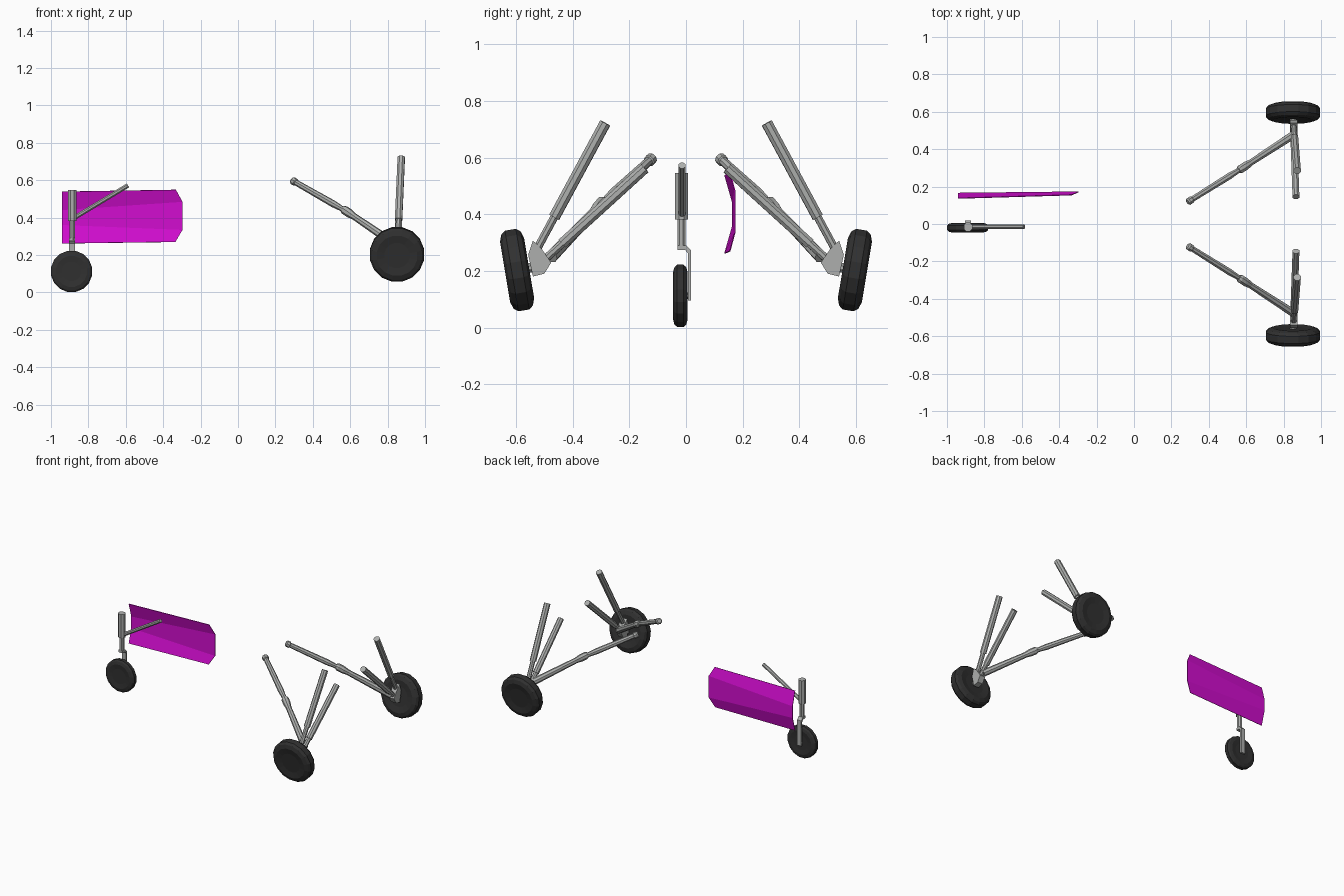
import bpy
import bmesh
import math
from mathutils import Vector

if "Cube" in bpy.data.objects:
    bpy.data.objects.remove(bpy.data.objects["Cube"], do_unlink=True)


def make_material(name, colour):
    m = bpy.data.materials.new(name)
    m.use_nodes = True
    m.diffuse_color = (*colour, 1)
    bsdf = m.node_tree.nodes["Principled BSDF"]
    bsdf.inputs["Base Color"].default_value = (*colour, 1)
    bsdf.inputs["Roughness"].default_value = 0.8
    return m


metal = make_material("grey metal", (0.42, 0.43, 0.42))
rubber = make_material("black rubber", (0.03, 0.03, 0.03))
magenta = make_material("magenta", (0.65, 0.004, 0.63))


def finish(name, bm, mat, fix=True):
    if fix:
        bmesh.ops.recalc_face_normals(bm, faces=bm.faces)
    mesh = bpy.data.meshes.new(name)
    bm.to_mesh(mesh)
    bm.free()
    mesh.materials.append(mat)
    obj = bpy.data.objects.new(name, mesh)
    bpy.context.collection.objects.link(obj)
    return obj


def lathe(name, origin, axis, profile, sides, mat):
    """Solid of revolution: profile holds (distance along axis, radius)."""
    bm = bmesh.new()
    origin = Vector(origin)
    rot = Vector(axis).to_track_quat('Z', 'Y')
    rings = []
    for t, r in profile:
        ring = []
        for i in range(sides):
            a = 2 * math.pi * (i + 0.5) / sides
            p = Vector((r * math.cos(a), r * math.sin(a), t))
            ring.append(bm.verts.new(origin + rot @ p))
        rings.append(ring)
    for lo, hi in zip(rings, rings[1:]):
        for i in range(sides):
            j = (i + 1) % sides
            bm.faces.new((lo[i], lo[j], hi[j], hi[i]))
    bm.faces.new(rings[0])
    bm.faces.new(rings[-1])
    return finish(name, bm, mat)


def rod(name, start, end, steps, sides=8):
    """Stepped rod: steps holds (fraction of length, radius)."""
    d = Vector(end) - Vector(start)
    return lathe(name, start, d, [(f * d.length, r) for f, r in steps], sides, metal)


def wheel(name, centre, axis, radius, half):
    side = [(0.85, 0.47), (1.0, 0.75), (0.8, 0.92), (0.45, 1.0)]
    full = [(-t, r) for t, r in side] + [(t, r) for t, r in reversed(side)]
    profile = [(t * half, r * radius) for t, r in full]
    return lathe(name, centre, axis, profile, 16, rubber)


def prism(name, outline, x0, x1, mat):
    """Side outline of (y, z) points extruded across x."""
    bm = bmesh.new()
    face = bm.faces.new([bm.verts.new((x0, y, z)) for y, z in outline])
    out = bmesh.ops.extrude_face_region(bm, geom=[face])
    moved = [v for v in out["geom"] if isinstance(v, bmesh.types.BMVert)]
    bmesh.ops.translate(bm, verts=moved, vec=(x1 - x0, 0, 0))
    return finish(name, bm, mat)


# Main gear, one on each side
tilt = math.radians(9.5)
for side, s in (("back", 1), ("front", -1)):
    axis = Vector((0, s * math.cos(tilt), -math.sin(tilt)))
    centre = Vector((0.85, s * 0.596, 0.203))
    wheel(side + "_main_wheel", centre, axis, 0.147, 0.043)
    rod(side + "_main_axle", centre - axis * 0.08, centre, [(0, 0.018), (1, 0.018)])
    block = [(0.54, 0.307), (0.51, 0.279), (0.476, 0.229),
             (0.50, 0.19), (0.54, 0.18), (0.557, 0.257)]
    prism(side + "_axle_block", [(s * y, z) for y, z in block], 0.833, 0.873, metal)
    # Upright shock strut
    rod(side + "_shock_strut", (0.853, s * 0.535, 0.26), (0.873, s * 0.285, 0.722),
        [(0, 0.015), (0.28, 0.015), (0.28, 0.021), (1, 0.021)])
    # Inclined side brace
    rod(side + "_side_brace", (0.853, s * 0.51, 0.23), (0.866, s * 0.145, 0.562),
        [(0, 0.015), (0.2, 0.015), (0.2, 0.02), (1, 0.02)])
    # Long drag arm with a middle joint and rounded tip
    tip, joint, foot = ((0.287, s * 0.117, 0.6), (0.585, s * 0.303, 0.43),
                        (0.85, s * 0.475, 0.25))
    rod(side + "_drag_arm_upper", joint, tip,
        [(0, 0.014), (0.12, 0.015), (0.25, 0.019), (0.92, 0.016),
         (0.93, 0.021), (0.98, 0.021), (1, 0.014)])
    rod(side + "_drag_arm_lower", joint, foot,
        [(-0.1, 0.016), (-0.06, 0.024), (0.04, 0.024), (0.14, 0.018), (1, 0.023)])

# Small wheel and its leg
small = Vector((-0.89, -0.02, 0.112))
wheel("small_wheel", small, (0, 1, 0), 0.112, 0.026)
rod("small_axle", small, small + Vector((0, 0.035, 0)), [(0, 0.012), (1, 0.012)])
fork = [(-0.03, 0.29), (0.0, 0.29), (0.0185, 0.272), (0.0185, 0.095),
        (0.007, 0.095), (0.007, 0.262), (-0.003, 0.274), (-0.03, 0.274)]
prism("small_wheel_fork", fork, -0.904, -0.872, metal)
rod("small_leg", (-0.887, -0.016, 0.28), (-0.887, -0.016, 0.546),
    [(0, 0.016), (0.38, 0.016), (0.38, 0.025), (1, 0.025)])
rod("small_leg_brace", (-0.88, -0.014, 0.396), (-0.588, -0.014, 0.572),
    [(0, 0.013), (1, 0.013)])

# Curved door panel
bm = bmesh.new()
left = [(-0.94, 0.135, 0.262), (-0.94, 0.163, 0.36),
        (-0.94, 0.163, 0.44), (-0.94, 0.135, 0.538)]
right = [(-0.335, 0.153, 0.27), (-0.297, 0.17, 0.334),
         (-0.297, 0.17, 0.484), (-0.332, 0.153, 0.548)]
lv = [bm.verts.new(p) for p in left]
rv = [bm.verts.new(p) for p in right]
for i in range(3):
    bm.faces.new((lv[i], rv[i], rv[i + 1], lv[i + 1]))
door = finish("door_panel", bm, magenta, False)
thick = door.modifiers.new("thickness", 'SOLIDIFY')
thick.thickness = 0.004
